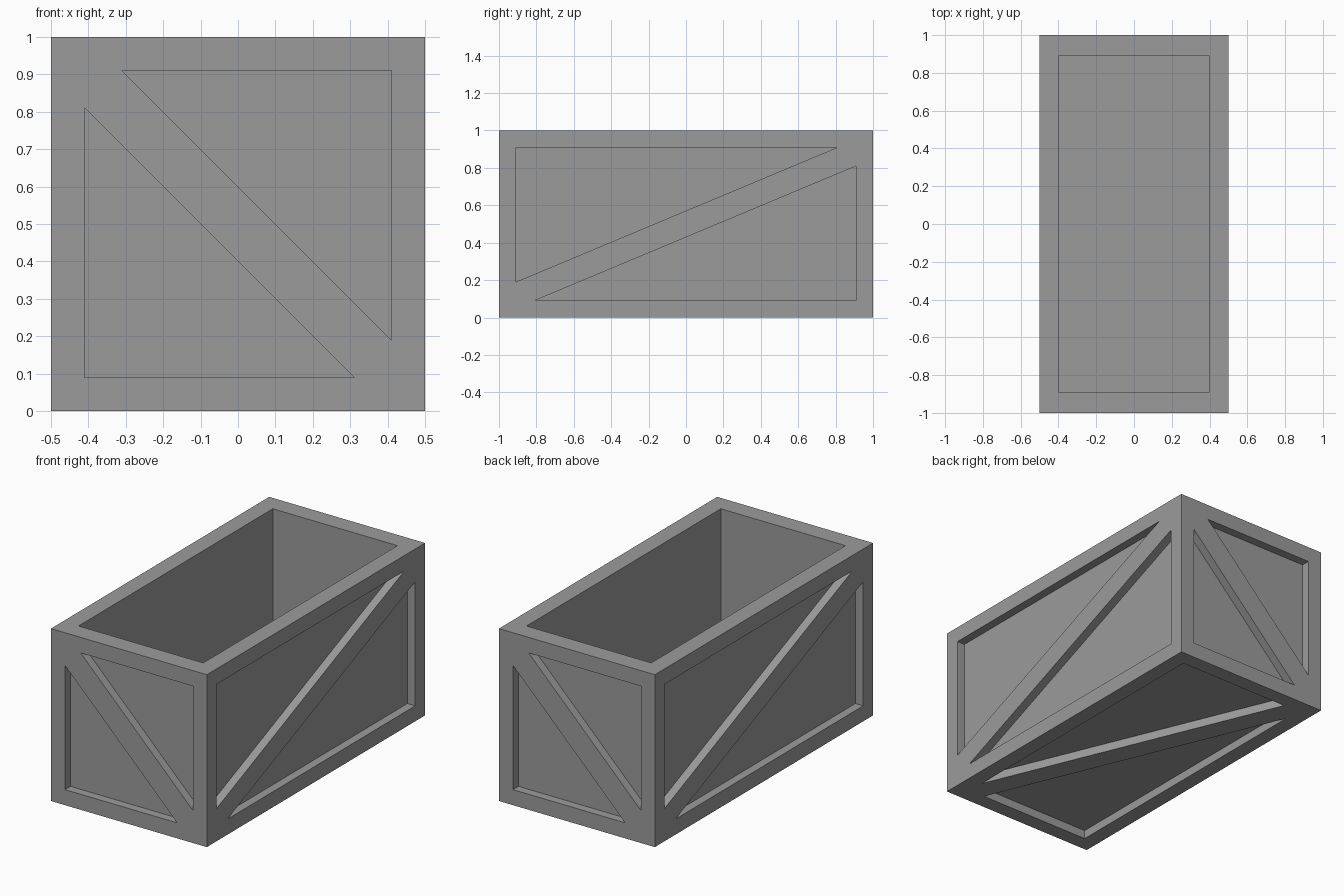
import bpy, bmesh
from mathutils import Vector

if "Cube" in bpy.data.objects:
    bpy.data.objects.remove(bpy.data.objects["Cube"])

W, L, H = 0.5, 1.0, 0.5          # half width, half length, half height
DEPTH = 0.05                     # depth of the panel recesses
CENTRE = Vector((0, 0, H))
X, Y, Z = Vector((1, 0, 0)), Vector((0, 1, 0)), Vector((0, 0, 1))


def add_box(bm, lo, hi):
    verts = bmesh.ops.create_cube(bm, size=1)["verts"]
    lo, hi = Vector(lo), Vector(hi)
    for v in verts:
        v.co = (lo + hi) / 2 + v.co * (hi - lo)


def add_prism(bm, points, direction):
    face = bm.faces.new([bm.verts.new(p) for p in points])
    ext = bmesh.ops.extrude_face_region(bm, geom=[face], use_keep_orig=True)["geom"]
    bmesh.ops.translate(bm, vec=direction,
                        verts=[g for g in ext if isinstance(g, bmesh.types.BMVert)])


def make_object(name, bm, mat):
    bmesh.ops.recalc_face_normals(bm, faces=bm.faces[:])
    mesh = bpy.data.meshes.new(name)
    bm.to_mesh(mesh)
    bm.free()
    mesh.materials.append(mat)
    obj = bpy.data.objects.new(name, mesh)
    bpy.context.collection.objects.link(obj)
    return obj


# Dark grey finish
grey = bpy.data.materials.new("dark_grey")
grey.diffuse_color = (0.33, 0.33, 0.33, 1)
grey.use_nodes = True
grey.node_tree.nodes["Principled BSDF"].inputs["Base Color"].default_value = grey.diffuse_color

# Solid crate block
bm = bmesh.new()
add_box(bm, (-W, -L, 0), (W, L, 2 * H))
crate = make_object("crate", bm, grey)

# Cutter: open inside plus two triangular recesses on each closed side
bm = bmesh.new()
add_box(bm, (-0.4, -0.89, 0.1), (0.4, 0.89, 1.2))
sides = [  # across, up, outward, half across, half up, distance to face
    (X, Z, -Y, W, H, L), (-X, Z, Y, W, H, L),
    (-Y, Z, X, L, H, W), (Y, Z, -X, L, H, W),
    (X, Y, -Z, W, L, H),
]
for u, v, out, a, b, dist in sides:
    tri = [(-a + 0.19, b - 0.09), (a - 0.09, b - 0.09), (a - 0.09, -b + 0.19)]
    for s in (1, -1):
        base = CENTRE + out * (dist - DEPTH)
        add_prism(bm, [base + u * (s * p) + v * (s * q) for p, q in tri],
                  out * (DEPTH + 0.1))
cutter = make_object("recess_cutter", bm, grey)
cutter.hide_render = True

# Carve the crate and drop the cutter
mod = crate.modifiers.new("carve", "BOOLEAN")
mod.operation = "DIFFERENCE"
mod.solver = "EXACT"
mod.object = cutter
bpy.context.view_layer.objects.active = crate
crate.select_set(True)
bpy.ops.object.modifier_apply(modifier=mod.name)
bpy.data.objects.remove(cutter)
